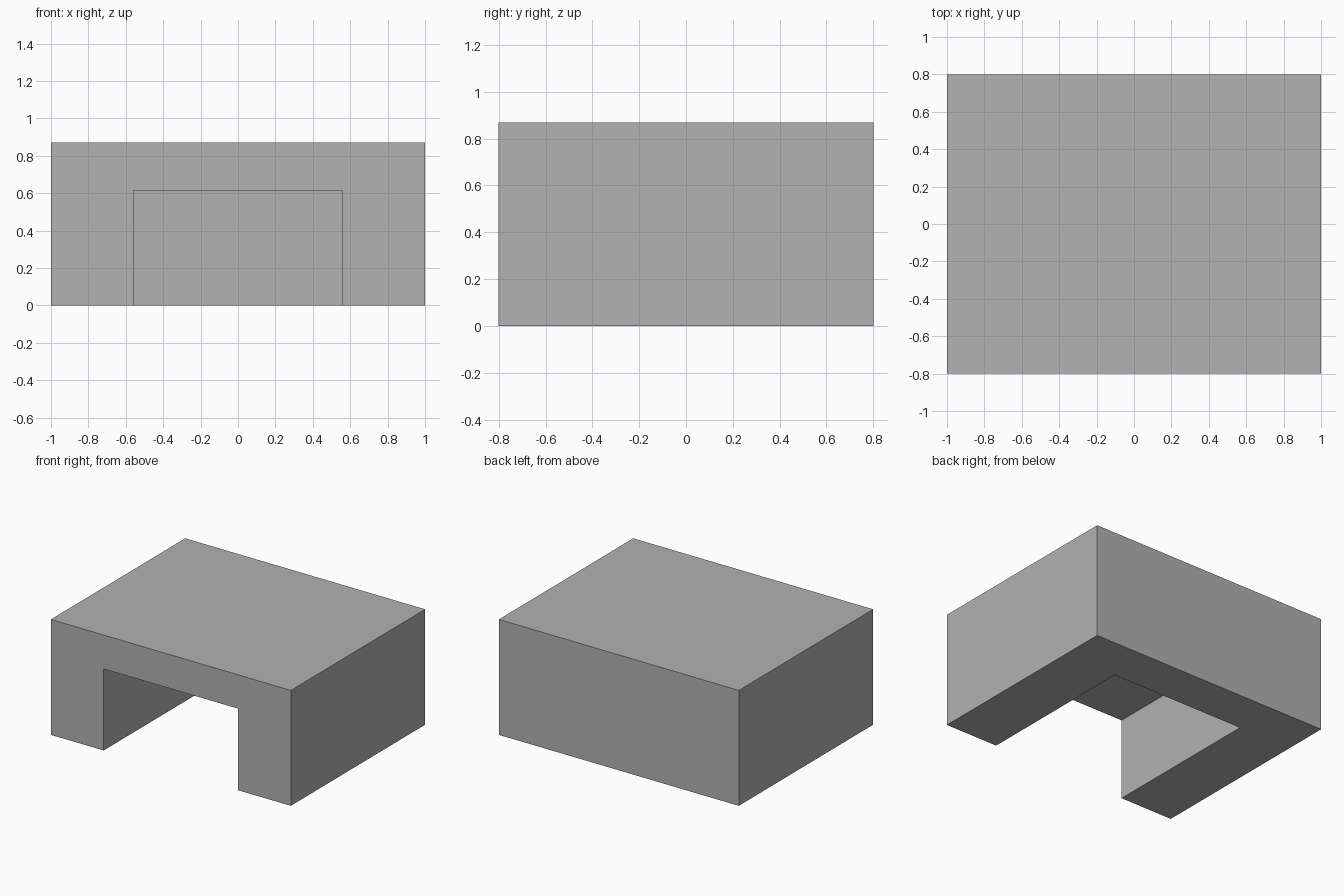
import bpy
from mathutils import Vector

cube = bpy.data.objects.get("Cube")
if cube:
    bpy.data.objects.remove(cube, do_unlink=True)

WIDTH, DEPTH, HEIGHT = 2.0, 1.6, 0.87
RECESS_HALF, RECESS_BACK, RECESS_TOP = 0.56, 0.46, 0.615
MARGIN = 0.2  # cutter overshoot past the open front and underside


def box(name, low, high):
    low, high = Vector(low), Vector(high)
    bpy.ops.mesh.primitive_cube_add(size=1, location=(low + high) / 2)
    obj = bpy.context.object
    obj.name = name
    obj.scale = high - low
    bpy.ops.object.transform_apply(location=True, rotation=False, scale=True)
    return obj


# Plain grey finish
grey = bpy.data.materials.new("plain grey")
grey.use_nodes = True
colour = (0.445, 0.445, 0.445, 1)
grey.diffuse_color = colour
grey.node_tree.nodes["Principled BSDF"].inputs["Base Color"].default_value = colour

# Solid block
block = box("recessed_block", (-WIDTH / 2, -DEPTH / 2, 0), (WIDTH / 2, DEPTH / 2, HEIGHT))
block.data.materials.append(grey)

# Recess open to the front and underside, closed at the back
cutter = box("recess_cutter", (-RECESS_HALF, -DEPTH / 2 - MARGIN, -MARGIN),
             (RECESS_HALF, RECESS_BACK, RECESS_TOP))
cutter.data.materials.append(grey)
cutter.hide_render = True

cut = block.modifiers.new("recess", 'BOOLEAN')
cut.operation = 'DIFFERENCE'
cut.solver = 'EXACT'
cut.object = cutter
bpy.context.view_layer.objects.active = block
bpy.ops.object.modifier_apply(modifier=cut.name)
bpy.data.objects.remove(cutter, do_unlink=True)
